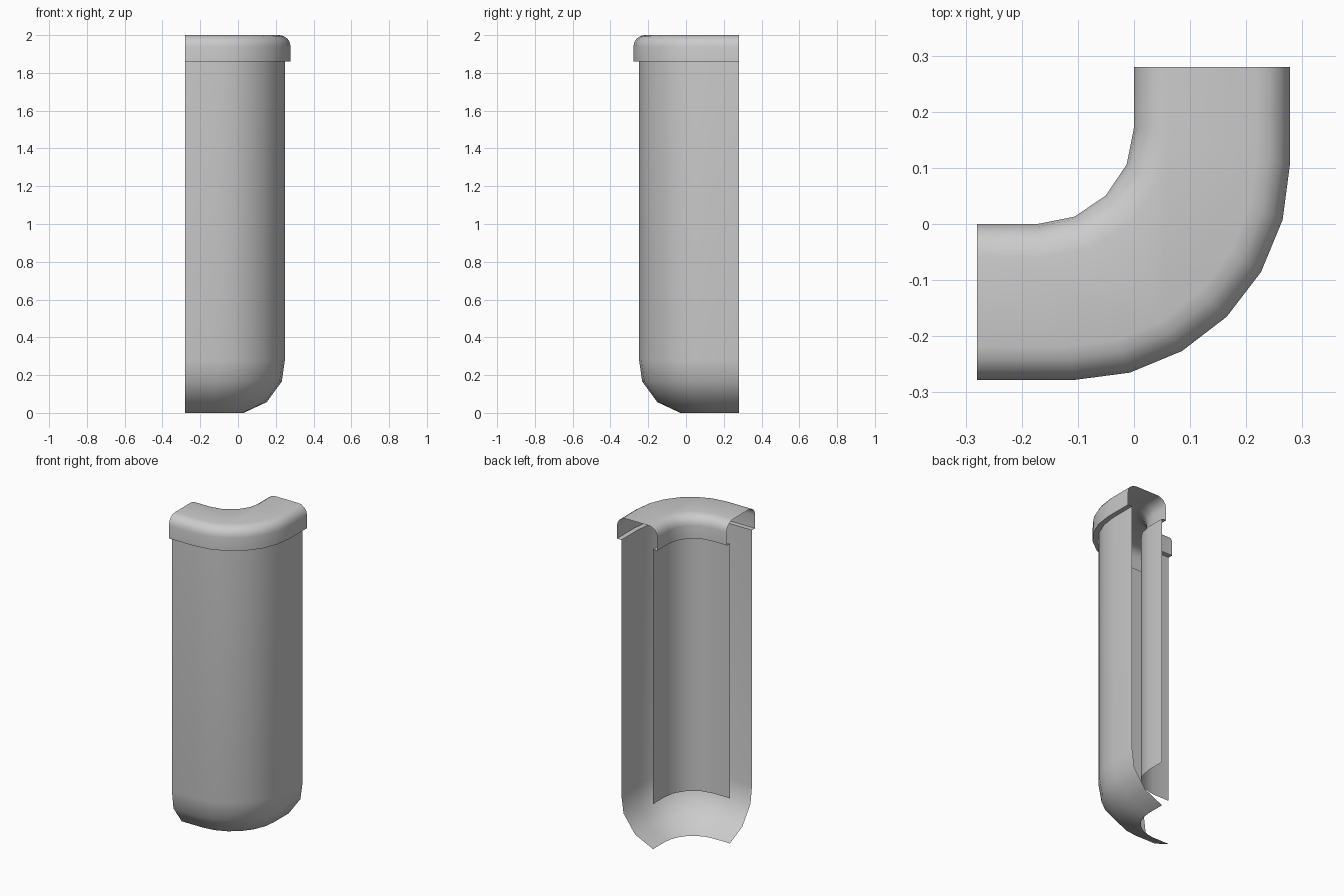
import bpy, bmesh
from math import sin, cos, pi, radians

if "Cube" in bpy.data.objects:
    bpy.data.objects.remove(bpy.data.objects["Cube"])

W = 0.28            # width of the bent strip, also its half extent in plan


def plan(d, segs):
    """Plan curve of the quarter bend, d measured outward from the inner edge."""
    t = d / W
    c = 0.172 - 0.065 * t
    r = 0.172 + 0.213 * t
    pts = [(-W, c - r)]
    for i in range(segs + 1):
        a = pi / 2 * i / segs
        pts.append((-c + r * sin(a), c - r * cos(a)))
    pts.append((r - c, W))
    return pts


def sweep(bm, profile, segs):
    """Sweep (d, z) profile points along the bend; returns the vertex rows."""
    rows = [[bm.verts.new((x, y, z)) for x, y in plan(d, segs)] for d, z in profile]
    for a, b in zip(rows, rows[1:]):
        for i in range(len(a) - 1):
            bm.faces.new((a[i], a[i + 1], b[i + 1], b[i]))
    return rows


def finish(bm, name):
    me = bpy.data.meshes.new(name)
    bm.to_mesh(me)
    bm.free()
    ob = bpy.data.objects.new(name, me)
    bpy.context.collection.objects.link(ob)
    bpy.ops.object.select_all(action='DESELECT')
    ob.select_set(True)
    bpy.context.view_layer.objects.active = ob
    bpy.ops.object.shade_smooth_by_angle(angle=radians(40))
    return ob


# Outer wall curling under at the bottom
bm = bmesh.new()
sweep(bm, [(0.03, 0), (0.153, 0.057), (0.234, 0.167), (0.25, 0.28),
           (0.25, 1.86)], 6)
bmesh.ops.reverse_faces(bm, faces=bm.faces)
# Orientation: first wall face should point outward from the bend
bm.normal_update()
bm.faces.ensure_lookup_table()
if bm.faces[-1].normal.x < 0:
    bmesh.ops.reverse_faces(bm, faces=bm.faces)
finish(bm, "outer_wall")

# Inner wall panel
bm = bmesh.new()
sweep(bm, [(0.03, 0.28), (0.03, 1.86)], 4)
bm.normal_update()
bm.faces.ensure_lookup_table()
if bm.faces[-1].normal.x > 0:
    bmesh.ops.reverse_faces(bm, faces=bm.faces)
finish(bm, "inner_wall")

# Rounded rim cap: outer side, inner side and flat top, with ledges below
R = 0.06
side = [(0.03, 1.86), (0, 1.86)]
side += [(R - R * cos(a), 2 - R + R * sin(a)) for a in [pi / 8 * i for i in range(5)]]
bm = bmesh.new()
inner = sweep(bm, side, 4)
outer = sweep(bm, [(W - d, z) for d, z in side], 6)
top = bm.faces.new(outer[-1] + inner[-1][::-1])
bmesh.ops.recalc_face_normals(bm, faces=bm.faces)
bm.normal_update()
if top.normal.z < 0:
    bmesh.ops.reverse_faces(bm, faces=bm.faces)
finish(bm, "rim_cap")
